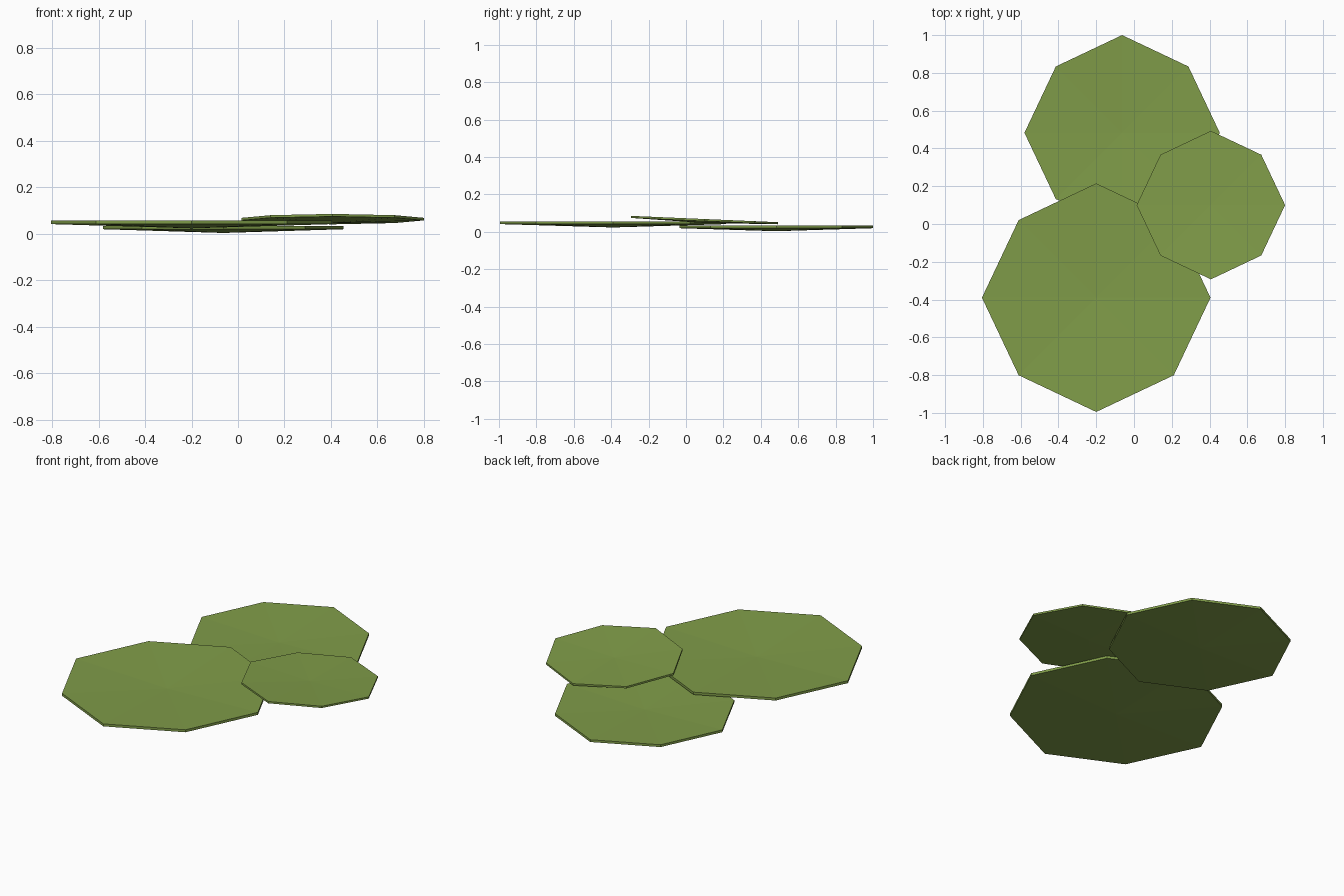
import bpy, bmesh, math

if "Cube" in bpy.data.objects:
    bpy.data.objects.remove(bpy.data.objects["Cube"])

green = bpy.data.materials.new("leaf_green")
green.diffuse_color = (0.216, 0.335, 0.066, 1)
green.use_nodes = True
green.node_tree.nodes["Principled BSDF"].inputs["Base Color"].default_value = green.diffuse_color


def leaf_pad(name, x, y, z, r, dip, thick, tilt=0.0):
    """Shallow dished octagonal pad; z is the height of the rim's underside."""
    bm = bmesh.new()

    def ring(dz):
        verts = []
        for i in range(8):
            a = i * math.pi / 4
            k = r if i % 2 == 0 else r * 0.96   # diagonal corners sit slightly in
            dx, dy = k * math.cos(a), k * math.sin(a)
            verts.append(bm.verts.new((dx, dy, dz + tilt * dy)))
        return verts

    low, high = ring(0), ring(thick)
    c_low = bm.verts.new((0, 0, -dip))
    c_high = bm.verts.new((0, 0, thick - dip))
    for i in range(8):
        j = (i + 1) % 8
        bm.faces.new((c_high, high[i], high[j]))        # top
        bm.faces.new((c_low, low[j], low[i]))           # underside
        bm.faces.new((low[i], low[j], high[j], high[i]))  # rim
    bmesh.ops.recalc_face_normals(bm, faces=bm.faces)
    me = bpy.data.meshes.new(name)
    bm.to_mesh(me)
    bm.free()
    me.materials.append(green)
    ob = bpy.data.objects.new(name, me)
    ob.location = (x, y, z)
    bpy.context.collection.objects.link(ob)


# Three overlapping pads: back, front, and the small tilted one on top
leaf_pad("back_pad", -0.063, 0.483, 0.019, 0.517, 0.016, 0.014)
leaf_pad("front_pad", -0.20, -0.39, 0.041, 0.605, 0.018, 0.015)
leaf_pad("small_pad", 0.407, 0.10, 0.057, 0.393, 0.010, 0.011, tilt=-0.043)
